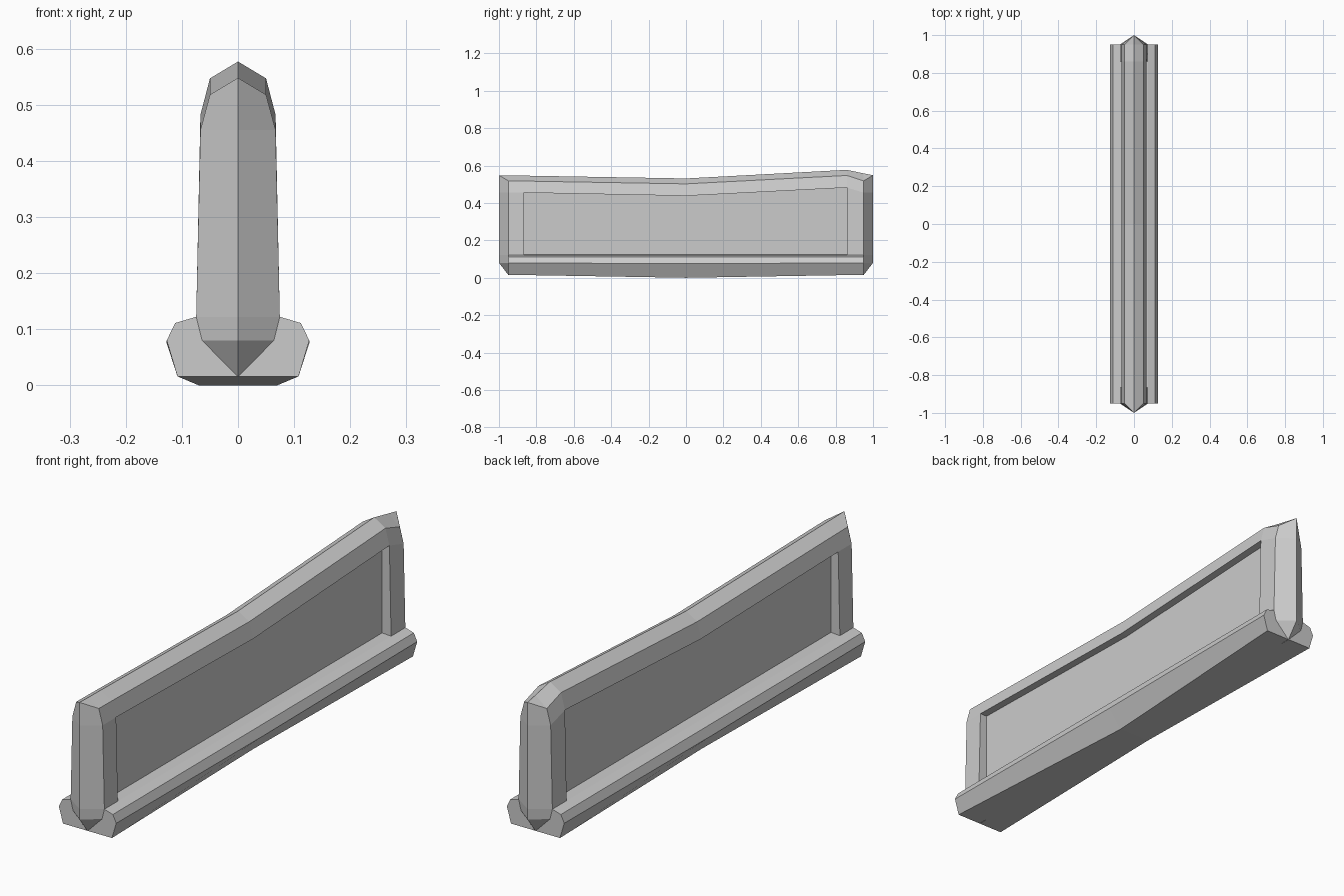
import bpy
import bmesh

if "Cube" in bpy.data.objects:
    bpy.data.objects.remove(bpy.data.objects["Cube"])


def finish(bm, name):
    bmesh.ops.recalc_face_normals(bm, faces=bm.faces)
    mesh = bpy.data.meshes.new(name)
    bm.to_mesh(mesh)
    bm.free()
    obj = bpy.data.objects.new(name, mesh)
    bpy.context.collection.objects.link(obj)
    return obj


def loft(bm, stations):
    """Bridge closed rings of (x, z) placed at each y; return vertex rings and faces."""
    rings = [[bm.verts.new((x, y, z)) for x, z in pts] for y, pts in stations]
    faces = []
    n = len(rings[0])
    for a, b in zip(rings, rings[1:]):
        faces.append([bm.faces.new((a[i], a[(i + 1) % n], b[(i + 1) % n], b[i]))
                      for i in range(n)])
    return rings, faces


# Base rail: bevelled section whose underside sags and narrows mid-length
def rail_section(bottom_x, bottom_z, side_z):
    half = [(bottom_x, bottom_z), (0.127, side_z), (0.112, 0.111),
            (0.075, 0.122), (0.03, 0.125)]
    return half + [(-x, z) for x, z in reversed(half)]


bm = bmesh.new()
end, mid = rail_section(0.108, 0.016, 0.08), rail_section(0.07, 0.0, 0.075)
rings, _ = loft(bm, [(-0.95, end), (0, mid), (0.95, end)])
bm.faces.new(rings[0])
bm.faces.new(rings[-1])
finish(bm, "base_rail")


# Wall: ridged slab with shoulders and a pointed keel
def wall_section(ridge, shoulder, recess):
    half = [(0.05, shoulder), (0.067, recess), (0.0745, 0.122), (0.064, 0.08)]
    return ([(0, ridge)] + half + [(0, 0.015)]
            + [(-x, z) for x, z in reversed(half)])


bm = bmesh.new()
rings, faces = loft(bm, [
    (-0.95, wall_section(0.547, 0.518, 0.455)),
    (-0.865, wall_section(0.546, 0.517, 0.455)),
    (0, wall_section(0.531, 0.502, 0.438)),
    (0.86, wall_section(0.577, 0.547, 0.482)),
    (0.95, wall_section(0.558, 0.518, 0.455)),
])

# Wedge-shaped ends meeting in a vertical ridge
for ring, y in ((rings[0], -1), (rings[-1], 1)):
    edge = [bm.verts.new((0, y, z)) for z in (0.548, 0.455, 0.122, 0.08)]
    for side in (ring[1:5], ring[:5:-1]):
        bm.faces.new((ring[0], edge[0], side[0]))
        for i in range(3):
            bm.faces.new((edge[i], edge[i + 1], side[i + 1], side[i]))
        bm.faces.new((edge[3], ring[5], side[3]))

# Recessed panel on each side
for index, x in ((2, 0.035), (7, -0.035)):
    panel = [faces[1][index], faces[2][index]]
    result = bmesh.ops.extrude_face_region(bm, geom=panel)
    for v in result["geom"]:
        if isinstance(v, bmesh.types.BMVert):
            v.co.x = x
    bmesh.ops.delete(bm, geom=[f for f in panel if f.is_valid], context="FACES")
finish(bm, "panelled_wall")
